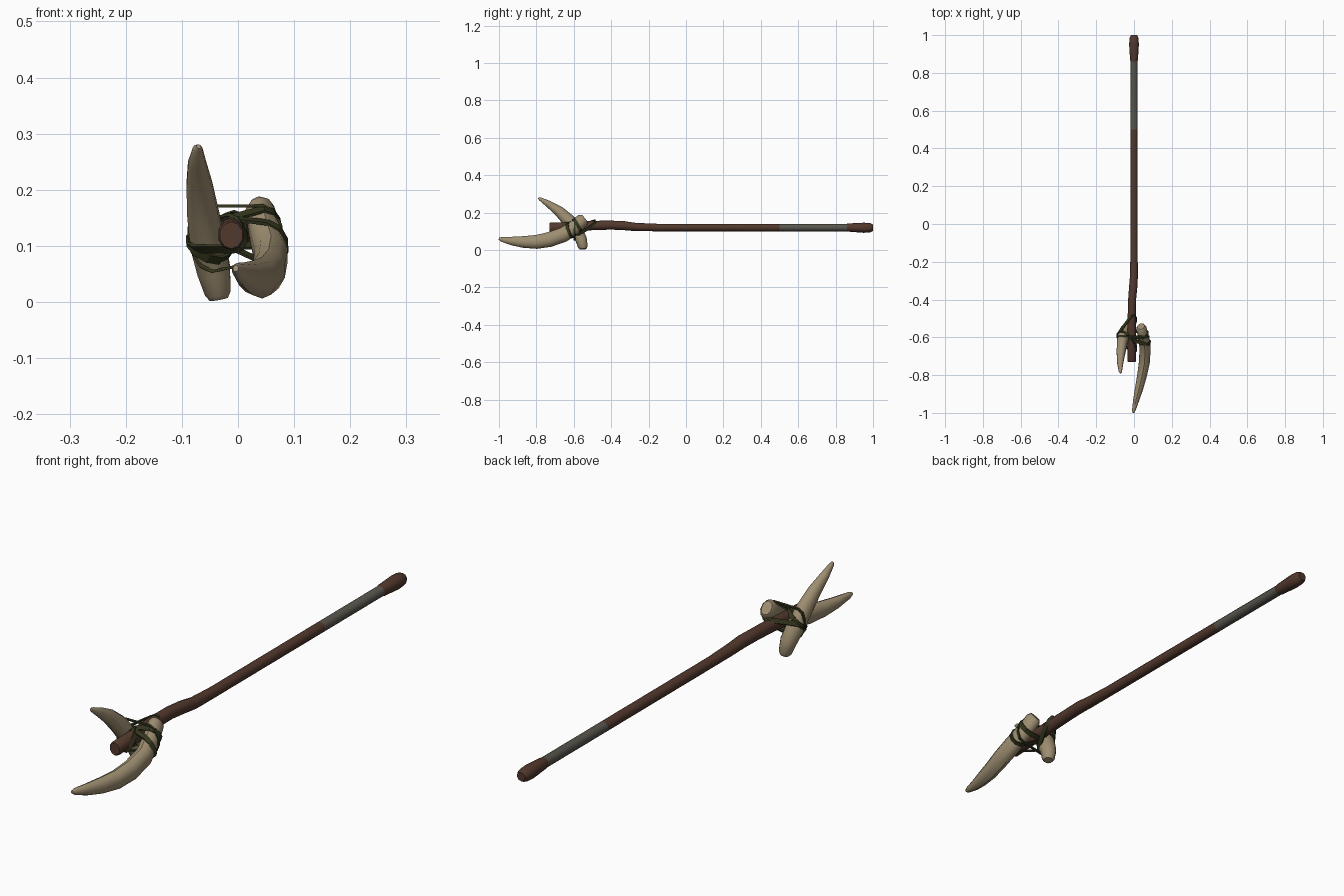
import bpy, bmesh, math
from mathutils import Vector

if "Cube" in bpy.data.objects:
    bpy.data.objects.remove(bpy.data.objects["Cube"])


def material(name, rgb):
    m = bpy.data.materials.new(name)
    m.diffuse_color = (*rgb, 1)
    m.use_nodes = True
    m.node_tree.nodes["Principled BSDF"].inputs["Base Color"].default_value = m.diffuse_color
    return m


WOOD = material("dark wood", (0.085, 0.040, 0.026))
GRIP = material("grey grip wrap", (0.100, 0.092, 0.075))
HORN = material("bone horn", (0.34, 0.27, 0.165))
STRAP = material("green leather strap", (0.034, 0.037, 0.013))


def finish(name, bm, mats, angle):
    bmesh.ops.recalc_face_normals(bm, faces=bm.faces)
    me = bpy.data.meshes.new(name)
    bm.to_mesh(me)
    bm.free()
    for m in mats:
        me.materials.append(m)
    ob = bpy.data.objects.new(name, me)
    bpy.context.collection.objects.link(ob)
    bpy.context.view_layer.objects.active = ob
    ob.select_set(True)
    bpy.ops.object.shade_smooth_by_angle(angle=math.radians(angle))
    ob.select_set(False)
    return ob


def tube(name, rings, sides, mats, angle=40, rule=None):
    """Skin rings (x, y, z, side radius, depth radius) along a path."""
    bm = bmesh.new()
    pts = [Vector(r[:3]) for r in rings]
    loops = []
    for i, r in enumerate(rings):
        t = (pts[min(i + 1, len(pts) - 1)] - pts[max(i - 1, 0)]).normalized()
        depth = t.cross(Vector((1, 0, 0))).normalized()
        side = depth.cross(t)
        loop = []
        for k in range(sides):
            a = 2 * math.pi * (k + 0.5) / sides
            loop.append(bm.verts.new(pts[i] + side * math.cos(a) * r[3] + depth * math.sin(a) * r[4]))
        loops.append(loop)
    for a, b in zip(loops, loops[1:]):
        for k in range(sides):
            j = (k + 1) % sides
            bm.faces.new((a[k], a[j], b[j], b[k]))
    bm.faces.new(loops[0])
    bm.faces.new(loops[-1])
    if rule:
        for f in bm.faces:
            f.material_index = rule(f.calc_center_median())
    return finish(name, bm, mats, angle)


def hull(points):
    """2D convex hull, counter-clockwise."""
    def half(seq):
        out = []
        for p in seq:
            while len(out) > 1 and (out[-1] - out[-2]).cross(p - out[-1]) <= 1e-9:
                out.pop()
            out.append(p)
        return out[:-1]
    s = sorted(points, key=lambda p: (p.x, p.y))
    return half(s) + half(s[::-1])


def strap(name, parts, point, normal, width=0.018, gap=0.003):
    """Ribbon pulled tight around the given parts in a tilted plane."""
    point, n = Vector(point), Vector(normal).normalized()
    u = n.orthogonal().normalized()
    v = n.cross(u)
    flat = []
    for ob in parts:
        cut = bmesh.new()
        cut.from_mesh(ob.data)
        res = bmesh.ops.bisect_plane(cut, geom=cut.verts[:] + cut.edges[:] + cut.faces[:],
                                     plane_co=point, plane_no=n)
        for g in res["geom_cut"]:
            if isinstance(g, bmesh.types.BMVert):
                d = g.co - point
                flat.append(Vector((d.dot(u), d.dot(v))))
        cut.free()
    ring = hull(flat)
    mid = sum(ring, Vector((0, 0))) / len(ring)
    bm = bmesh.new()
    loops = []
    for grow, off in ((gap, -1), (gap, 1), (-0.004, 1), (-0.004, -1)):
        loop = []
        for p in ring:
            q = p + (p - mid).normalized() * grow
            loop.append(bm.verts.new(point + u * q.x + v * q.y + n * off * width / 2))
        loops.append(loop)
    for a, b in zip(loops, loops[1:] + loops[:1]):
        for k in range(len(ring)):
            j = (k + 1) % len(ring)
            bm.faces.new((a[k], a[j], b[j], b[k]))
    return finish(name, bm, [STRAP], 30)


# Handle: crooked at the head, grey wrap near the rear, flared pommel
handle = tube("handle", [
    (-0.012, -0.73, 0.119, 0.021, 0.024), (-0.012, -0.725, 0.119, 0.024, 0.027),
    (-0.012, -0.60, 0.124, 0.023, 0.026), (-0.012, -0.50, 0.131, 0.023, 0.025),
    (-0.010, -0.40, 0.133, 0.022, 0.024), (-0.004, -0.33, 0.130, 0.023, 0.024),
    (0.0, -0.27, 0.123, 0.022, 0.022), (0.0, -0.15, 0.120, 0.020, 0.020),
    (0.0, 0.50, 0.120, 0.020, 0.020), (0.0, 0.86, 0.120, 0.020, 0.020),
    (0.0, 0.87, 0.120, 0.022, 0.022), (0.0, 0.95, 0.119, 0.027, 0.027),
    (0.0, 0.985, 0.119, 0.025, 0.025), (0.0, 1.0, 0.119, 0.017, 0.017)],
    10, [WOOD, GRIP], 40, lambda c: int(0.5 < c.y < 0.86))

# Large horn sweeping forward on the right
large = tube("large_horn", [
    (0.037, -0.542, 0.168, 0.019, 0.026), (0.039, -0.552, 0.160, 0.027, 0.036),
    (0.050, -0.600, 0.118, 0.030, 0.038), (0.059, -0.655, 0.082, 0.031, 0.040),
    (0.055, -0.730, 0.056, 0.030, 0.040), (0.043, -0.800, 0.043, 0.027, 0.037),
    (0.027, -0.870, 0.043, 0.023, 0.031), (0.012, -0.930, 0.048, 0.017, 0.023),
    (-0.001, -0.985, 0.057, 0.010, 0.013), (-0.004, -1.0, 0.060, 0.005, 0.006)],
    10, [HORN], 45)

# Small horn rising on the left
small = tube("small_horn", [
    (-0.034, -0.550, 0.005, 0.017, 0.018), (-0.036, -0.551, 0.016, 0.024, 0.026),
    (-0.043, -0.560, 0.055, 0.031, 0.031), (-0.054, -0.588, 0.105, 0.033, 0.036),
    (-0.063, -0.630, 0.160, 0.029, 0.035), (-0.069, -0.680, 0.208, 0.024, 0.028),
    (-0.073, -0.735, 0.246, 0.017, 0.018), (-0.072, -0.780, 0.273, 0.009, 0.009),
    (-0.070, -0.789, 0.277, 0.004, 0.004)],
    10, [HORN], 45)

# Crossed straps binding each horn to the handle
for i, (horn, p, n) in enumerate([
        (large, (0.03, -0.580, 0.125), (0.10, -0.85, -0.50)),
        (large, (0.03, -0.620, 0.125), (-0.30, -0.90, -0.30)),
        (small, (-0.05, -0.590, 0.130), (-0.50, -0.50, 0.70)),
        (small, (-0.05, -0.590, 0.095), (0.40, -0.55, 0.70))]):
    strap("strap_%d" % (i + 1), [horn, handle], p, n)

# Strap around both horns and the handle
strap("cross_strap", [large, small, handle], (0, -0.595, 0.125), (0.0, -1.0, 0.02), 0.010)
